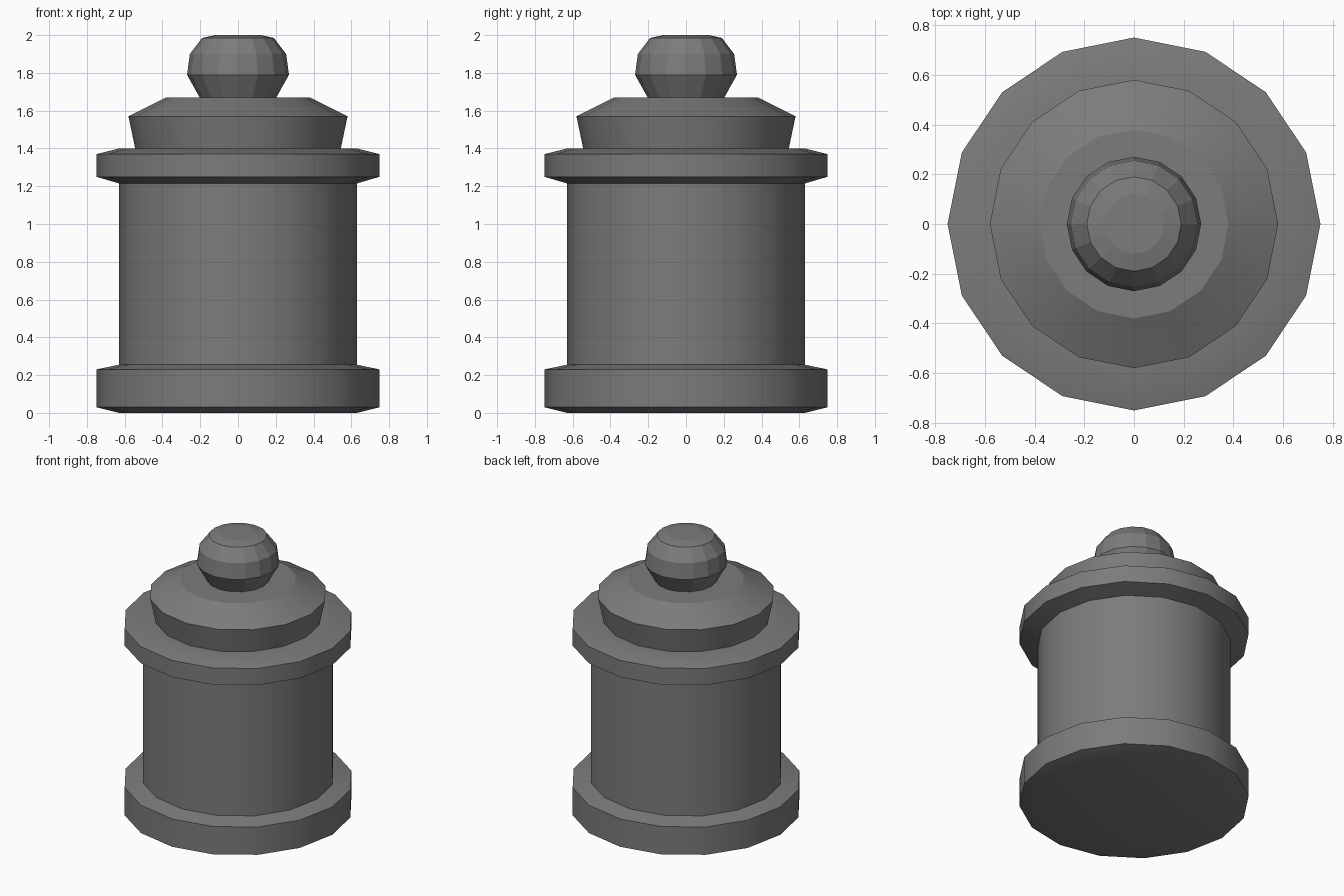
import bpy, math

cube = bpy.data.objects.get("Cube")
if cube:
    bpy.data.objects.remove(cube, do_unlink=True)

SIDES = 16

gray = bpy.data.materials.new("dark_gray")
gray.use_nodes = True
gray.diffuse_color = (0.2, 0.2, 0.2, 1)
gray.node_tree.nodes["Principled BSDF"].inputs["Base Color"].default_value = (0.2, 0.2, 0.2, 1)


def lathe(name, profile, smooth_angle=None):
    """Spin a (radius, height) profile into a closed, capped solid."""
    verts = [(r * math.cos(math.tau * i / SIDES), r * math.sin(math.tau * i / SIDES), z)
             for r, z in profile for i in range(SIDES)]
    faces = [tuple(reversed(range(SIDES)))]
    for k in range(len(profile) - 1):
        a, b = k * SIDES, (k + 1) * SIDES
        for i in range(SIDES):
            j = (i + 1) % SIDES
            faces.append((a + i, a + j, b + j, b + i))
    faces.append(tuple(range(len(verts) - SIDES, len(verts))))
    mesh = bpy.data.meshes.new(name)
    mesh.from_pydata(verts, [], faces)
    mesh.materials.append(gray)
    obj = bpy.data.objects.new(name, mesh)
    bpy.context.collection.objects.link(obj)
    if smooth_angle:
        bpy.ops.object.select_all(action='DESELECT')
        obj.select_set(True)
        bpy.context.view_layer.objects.active = obj
        bpy.ops.object.shade_smooth_by_angle(angle=math.radians(smooth_angle))
    return obj


# Jar with flared foot and rim
lathe("jar_body", [(0.63, 0), (0.75, 0.03), (0.75, 0.23), (0.63, 0.255),
                   (0.63, 1.215), (0.75, 1.25), (0.75, 1.37), (0.63, 1.4),
                   (0.5, 1.395)], 30)

# Lid with sloping shoulder
lathe("lid", [(0.54, 1.38), (0.58, 1.57), (0.38, 1.67)], 25)

# Faceted knob
lathe("knob", [(0.2, 1.665), (0.27, 1.79), (0.255, 1.9), (0.19, 1.985), (0.12, 2)])
